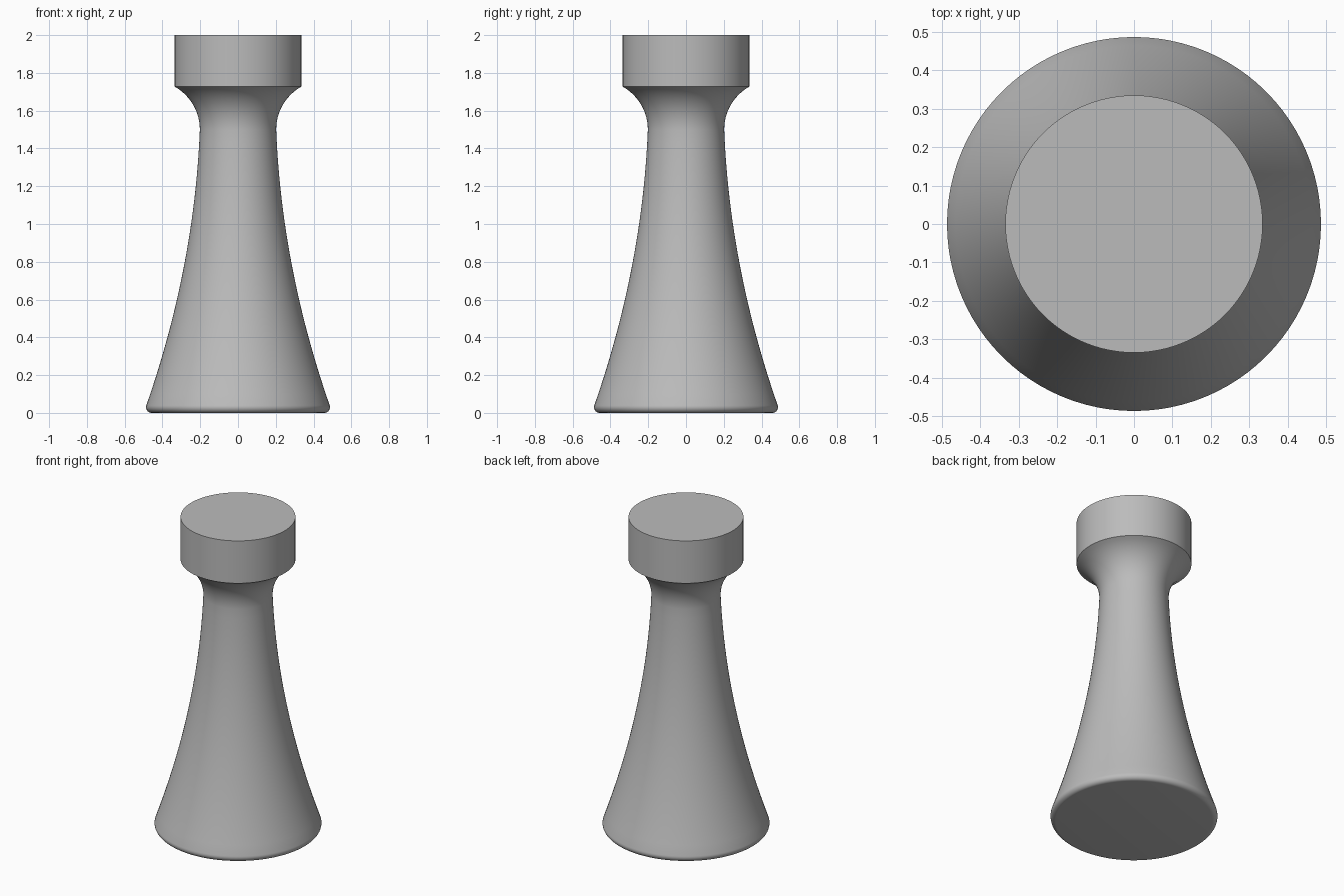
import bpy, bmesh, math

cube = bpy.data.objects.get("Cube")
if cube:
    bpy.data.objects.remove(cube, do_unlink=True)

SIDES = 96
grey = bpy.data.materials.new("plain_grey")
grey.use_nodes = True
colour = (0.5, 0.5, 0.5, 1)
grey.diffuse_color = colour
grey.node_tree.nodes["Principled BSDF"].inputs["Base Color"].default_value = colour


def arc(cx, cz, radius, start, end, steps):
    """Points on an arc, angles in degrees."""
    angles = [math.radians(start + (end - start) * i / steps) for i in range(steps + 1)]
    return [(cx + radius * math.cos(a), cz + radius * math.sin(a)) for a in angles]


# Rounded foot
profile = [(0, 0)] + arc(0.457, 0.03, 0.03, -90, 19, 8)

# Flared stem, narrowing upward to the neck
foot_r, foot_z = profile[-1]
neck_r, neck_z, lean = 0.202, 1.5, 0.04
height = neck_z - foot_z
flare = (foot_r - neck_r - lean * height) / height ** 2
for i in range(1, 25):
    d = height * (1 - i / 24)
    profile.append((neck_r + lean * d + flare * d * d, neck_z - d))

# Concave neck sweeping out to the cap
cap_r, cap_z = 0.335, 1.727
w, h = cap_r - neck_r, cap_z - neck_z
curve = (w * w + h * h) / (2 * w)
sweep = math.degrees(math.asin(h / curve))
profile += arc(neck_r + curve, neck_z, curve, 180, 180 - sweep, 12)[1:]

# Cylindrical cap with a flat top
profile += [(cap_r, 2), (0, 2)]

# Turn the profile around the vertical axis
bm = bmesh.new()
verts = [bm.verts.new((r, 0, z)) for r, z in profile]
edges = [bm.edges.new(pair) for pair in zip(verts, verts[1:])]
bmesh.ops.spin(bm, geom=verts + edges, cent=(0, 0, 0), axis=(0, 0, 1),
               angle=math.tau, steps=SIDES, use_merge=False)
bmesh.ops.remove_doubles(bm, verts=bm.verts, dist=0.0001)
bmesh.ops.recalc_face_normals(bm, faces=bm.faces)
mesh = bpy.data.meshes.new("turned_knob")
bm.to_mesh(mesh)
bm.free()
mesh.materials.append(grey)

knob = bpy.data.objects.new("turned_knob", mesh)
bpy.context.collection.objects.link(knob)
bpy.ops.object.select_all(action="DESELECT")
bpy.context.view_layer.objects.active = knob
knob.select_set(True)
bpy.ops.object.shade_smooth_by_angle(angle=math.radians(30))
